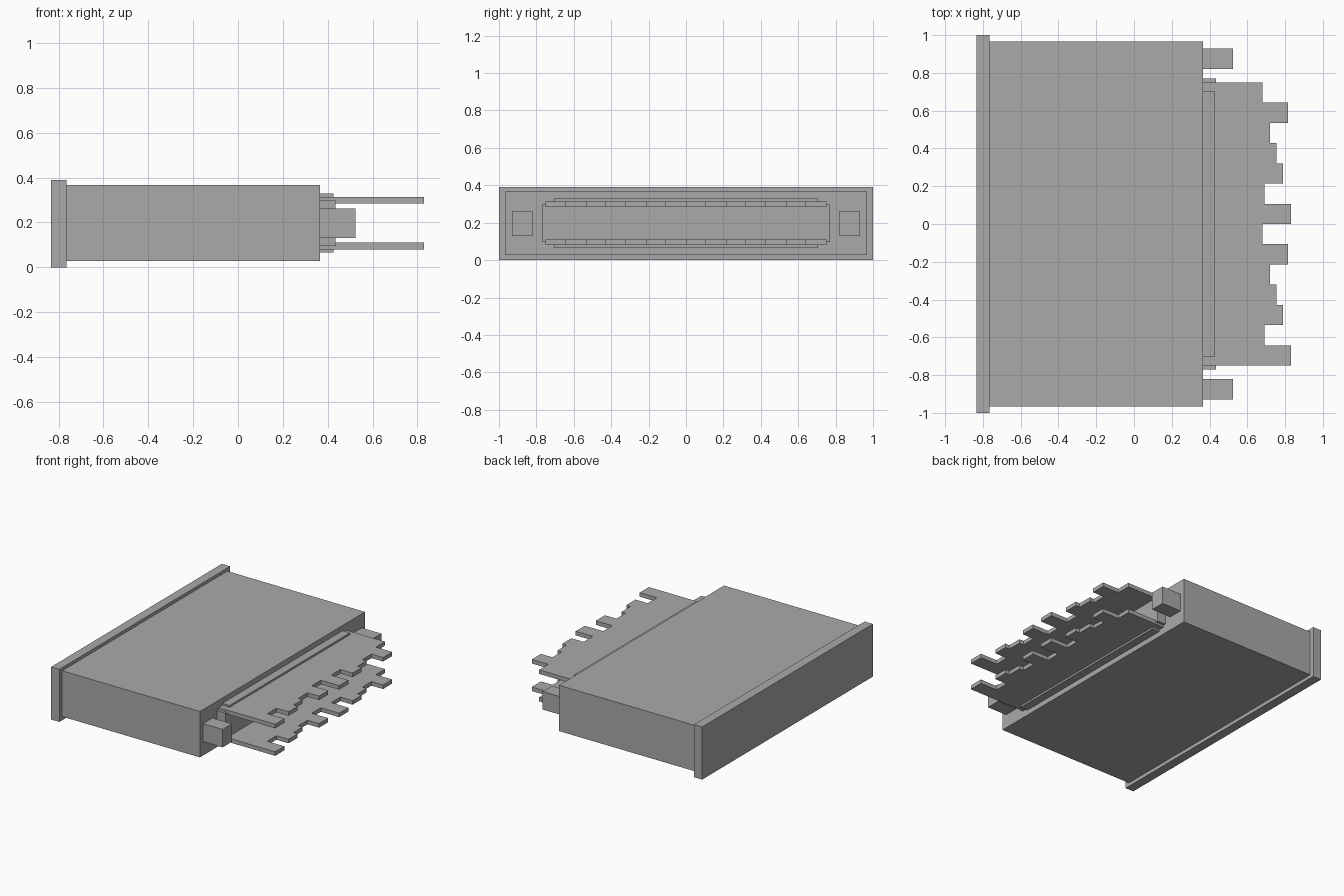
import bpy
import bmesh

cube = bpy.data.objects.get("Cube")
if cube:
    bpy.data.objects.remove(cube)

grey = bpy.data.materials.new("plain_grey")
grey.use_nodes = True
colour = (0.4, 0.4, 0.4, 1)
grey.diffuse_color = colour
grey.node_tree.nodes["Principled BSDF"].inputs["Base Color"].default_value = colour


def add_prism(name, outline, z0, z1):
    """Extrude a flat xy outline from z0 to z1."""
    bm = bmesh.new()
    face = bm.faces.new([bm.verts.new((x, y, z0)) for x, y in outline])
    grown = bmesh.ops.extrude_face_region(bm, geom=[face])["geom"]
    top = [v for v in grown if isinstance(v, bmesh.types.BMVert)]
    bmesh.ops.translate(bm, verts=top, vec=(0, 0, z1 - z0))
    bmesh.ops.recalc_face_normals(bm, faces=bm.faces)
    mesh = bpy.data.meshes.new(name)
    bm.to_mesh(mesh)
    bm.free()
    mesh.materials.append(grey)
    obj = bpy.data.objects.new(name, mesh)
    bpy.context.collection.objects.link(obj)
    return obj


def add_box(name, x, y, z):
    return add_prism(name, [(x[0], y[0]), (x[1], y[0]), (x[1], y[1]), (x[0], y[1])], *z)


# Housing: rear flange and main body
add_box("rear_flange", (-0.833, -0.765), (-1, 1), (0, 0.39))
add_box("body", (-0.765, 0.365), (-0.967, 0.967), (0.027, 0.367))

# Guide posts either side of the connector
add_box("left_back_post", (0.365, 0.525), (0.82, 0.93), (0.13, 0.263))
add_box("right_front_post", (0.365, 0.525), (-0.93, -0.82), (0.13, 0.263))

# Raised core and its clamping ridges
add_box("connector_core", (0.365, 0.435), (-0.77, 0.77), (0.096, 0.298))
add_box("lower_ridge", (0.365, 0.425), (-0.705, 0.705), (0.066, 0.096))
add_box("upper_ridge", (0.365, 0.425), (-0.705, 0.705), (0.298, 0.328))

# Contact plates with a repeating stepped edge
steps = [0.83, 0.69, 0.79, 0.755, 0.72, 0.815, 0.68] * 2
half = 0.75
pitch = 2 * half / len(steps)
outline = [(0.365, -half)]
for i, reach in enumerate(steps):
    y = -half + i * pitch
    outline += [(reach, y), (reach, y + pitch)]
outline.append((0.365, half))
add_prism("lower_contact_plate", outline, 0.08, 0.11)
add_prism("upper_contact_plate", outline, 0.284, 0.314)
